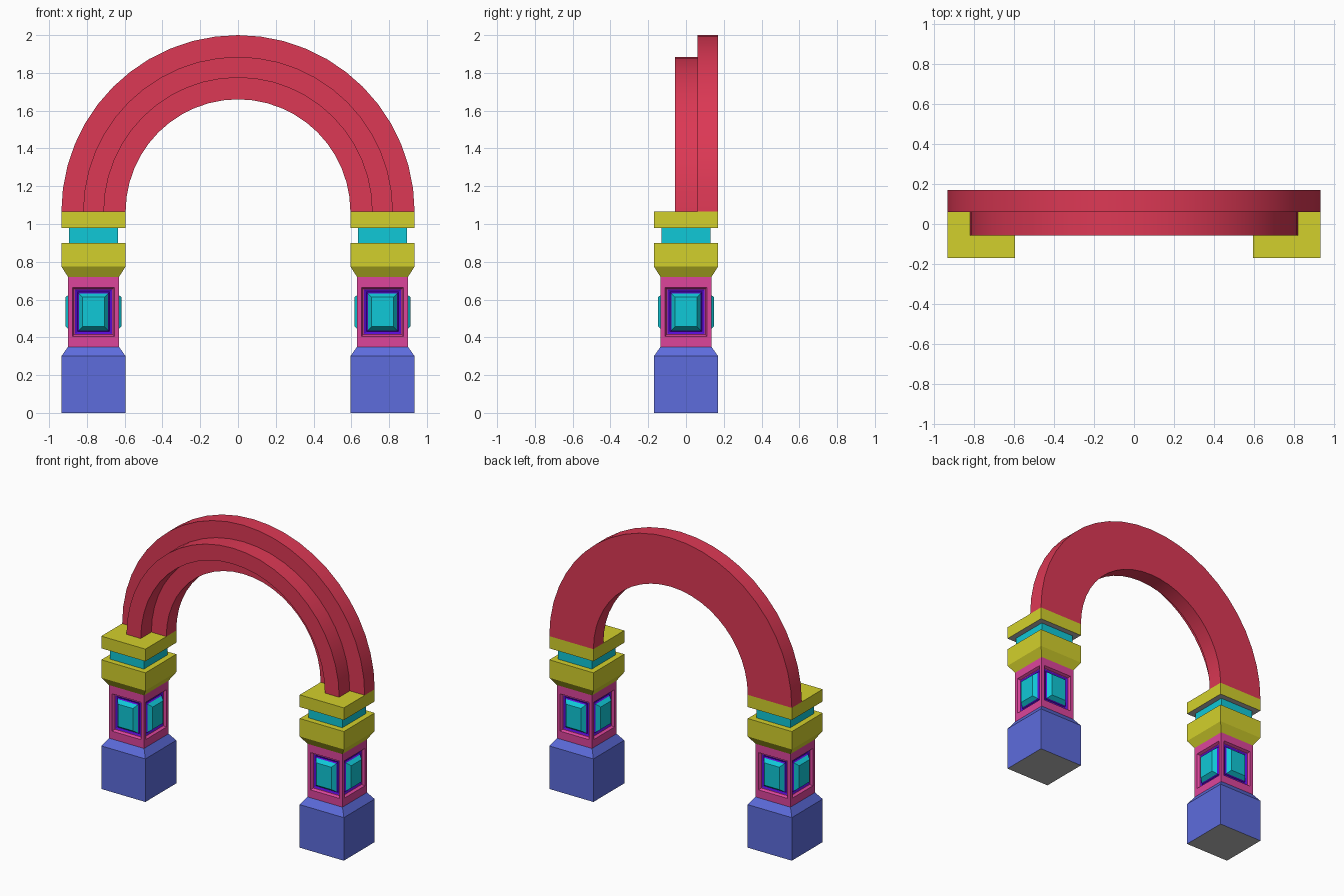
import bpy, bmesh
from math import pi
from mathutils import Matrix, Vector

if "Cube" in bpy.data.objects:
    bpy.data.objects.remove(bpy.data.objects["Cube"])

PX = 0.765   # pillar centre


def mat(name, r, g, b):
    m = bpy.data.materials.new(name)
    m.diffuse_color = (r, g, b, 1)
    m.use_nodes = True
    m.node_tree.nodes["Principled BSDF"].inputs["Base Color"].default_value = m.diffuse_color
    return m


RED = mat("red", 0.72, 0.04, 0.09)
YELLOW = mat("yellow", 0.65, 0.63, 0.025)
CYAN = mat("cyan", 0.005, 0.58, 0.68)
PINK = mat("pink", 0.72, 0.06, 0.33)
PURPLE = mat("purple", 0.1, 0.003, 0.65)
BLUE = mat("blue", 0.11, 0.15, 0.72)
GREY = mat("grey", 0.5, 0.5, 0.5)


def make(name, bm, mats, mirror=True):
    bmesh.ops.remove_doubles(bm, verts=bm.verts, dist=1e-5)
    bmesh.ops.recalc_face_normals(bm, faces=bm.faces)
    me = bpy.data.meshes.new(name)
    bm.to_mesh(me)
    bm.free()
    for m in mats:
        me.materials.append(m)
    ob = bpy.data.objects.new(name, me)
    bpy.context.collection.objects.link(ob)
    if mirror:  # second pillar is a mirror image
        ob.location.x = PX
        origin = bpy.data.objects.get("mirror_centre")
        ob.modifiers.new("Mirror", 'MIRROR').mirror_object = origin
    return ob


def square(bm, h, z):
    return [bm.verts.new((x * h, y * h, z)) for x, y in ((-1, -1), (1, -1), (1, 1), (-1, 1))]


def block(name, levels, mats):
    """Square block through (half width, z) levels; second material colours the underside."""
    bm = bmesh.new()
    rings = [square(bm, h, z) for h, z in levels]
    for a, b in zip(rings, rings[1:]):
        for i in range(4):
            j = (i + 1) % 4
            bm.faces.new((a[i], a[j], b[j], b[i]))
    bm.faces.new(rings[-1])
    bm.faces.new(rings[0][::-1]).material_index = len(mats) - 1
    make(name, bm, mats)


centre = bpy.data.objects.new("mirror_centre", None)
bpy.context.collection.objects.link(centre)
centre.hide_render = True

# Pillar blocks, bottom to top
block("pillar_base", [(0.17, 0), (0.17, 0.30), (0.135, 0.35)], [BLUE, GREY])
block("capital_lower", [(0.135, 0.72), (0.17, 0.775), (0.17, 0.90)], [YELLOW])
block("capital_neck", [(0.13, 0.90), (0.13, 0.98)], [CYAN])
block("capital_top", [(0.17, 0.98), (0.17, 1.065)], [YELLOW, GREY])

# Shaft: each side is nested rectangles (half width, half height, distance out)
rings = [(0.135, 0.185, 0.135), (0.111, 0.13, 0.135), (0.102, 0.121, 0.118),
         (0.098, 0.117, 0.118), (0.084, 0.104, 0.112), (0.078, 0.098, 0.122),
         (0.058, 0.078, 0.148)]
ring_mat = [0, 0, 0, 1, 1, 2]
bm = bmesh.new()
for side in range(4):
    rot = Matrix.Rotation(side * pi / 2, 3, 'Z')
    loops = [[bm.verts.new(rot @ Vector((sx * w, -d, 0.535 + sz * h)))
              for sx, sz in ((-1, -1), (1, -1), (1, 1), (-1, 1))] for w, h, d in rings]
    for a, b, m in zip(loops, loops[1:], ring_mat):
        for i in range(4):
            j = (i + 1) % 4
            bm.faces.new((a[i], a[j], b[j], b[i])).material_index = m
    bm.faces.new(loops[-1]).material_index = 2
make("pillar_shaft", bm, [PINK, PURPLE, CYAN])

# Arch: stepped section (radius, y) spun over a half circle
section = [(0.595, 0.17), (0.595, 0.06), (0.71, 0.06), (0.71, -0.057),
           (0.82, -0.057), (0.82, 0.06), (0.935, 0.06), (0.935, 0.17)]
bm = bmesh.new()
face = bm.faces.new([bm.verts.new((r, y, 1.065)) for r, y in section])
start = bm.faces.new([bm.verts.new(v.co) for v in face.verts])
bmesh.ops.spin(bm, geom=[face], cent=(0, 0, 1.065), axis=(0, -1, 0), angle=pi, steps=24)
arch = make("arch", bm, [RED], mirror=False)
bpy.context.view_layer.objects.active = arch
arch.select_set(True)
bpy.ops.object.shade_smooth_by_angle(angle=pi / 6)
